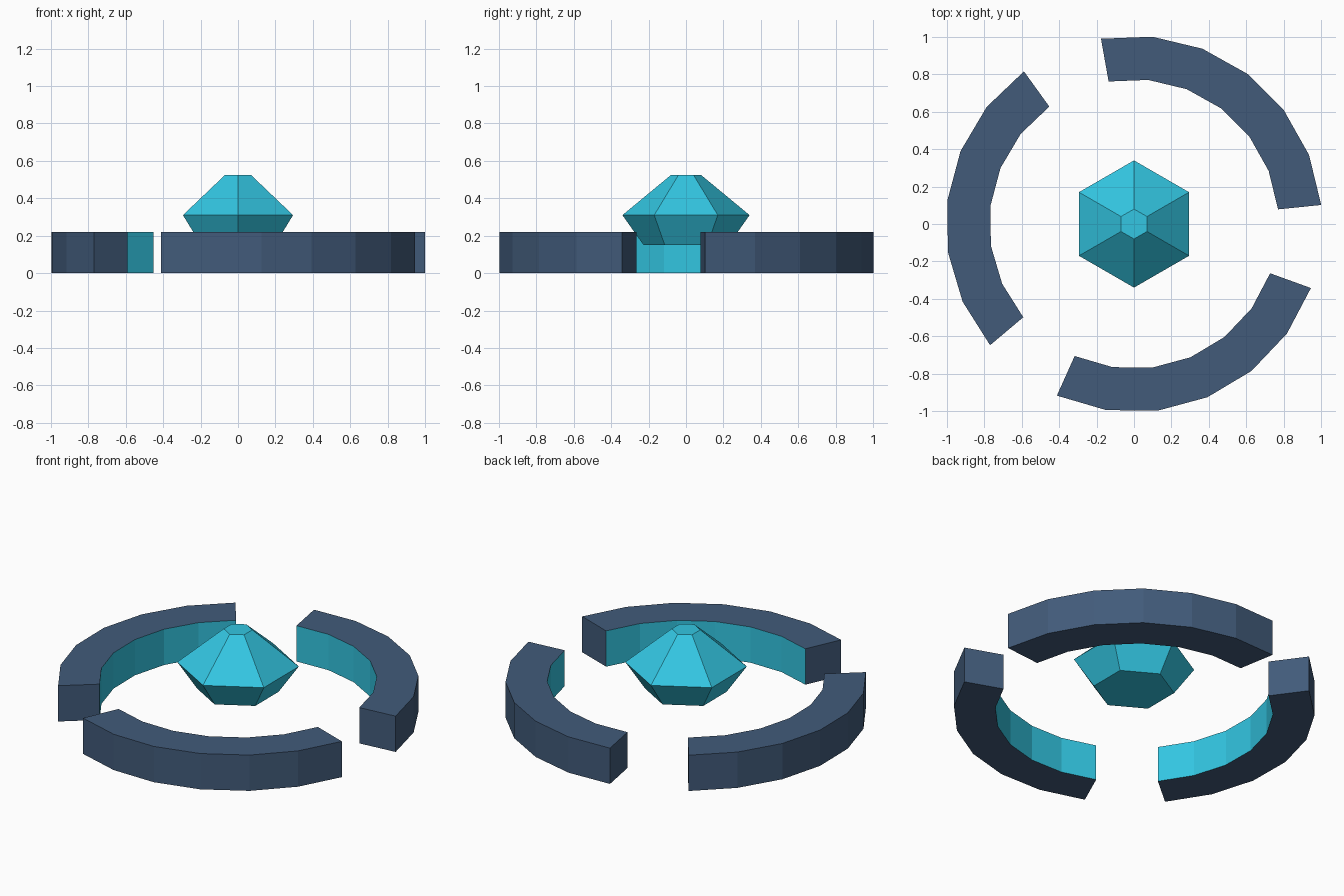
import bpy, bmesh, math

if "Cube" in bpy.data.objects:
    bpy.data.objects.remove(bpy.data.objects["Cube"])

R_OUT, R_IN, HEIGHT = 1.006, 0.774, 0.22
START, SPAN, STEPS = 5.8, 94.3, 6


def material(name, rgb):
    m = bpy.data.materials.new(name)
    m.diffuse_color = (*rgb, 1.0)
    m.use_nodes = True
    m.node_tree.nodes["Principled BSDF"].inputs["Base Color"].default_value = m.diffuse_color
    return m


slate = material("slate_blue", (0.054, 0.105, 0.195))
cyan = material("bright_cyan", (0.033, 0.565, 0.76))


def finish(bm, name, mats):
    bmesh.ops.recalc_face_normals(bm, faces=bm.faces)
    mesh = bpy.data.meshes.new(name)
    bm.to_mesh(mesh)
    bm.free()
    for m in mats:
        mesh.materials.append(m)
    obj = bpy.data.objects.new(name, mesh)
    bpy.context.collection.objects.link(obj)
    return obj


def bridge(bm, a, b):
    """Quads between two closed loops; returns them in order."""
    n = len(a)
    return [bm.faces.new((a[i], a[(i + 1) % n], b[(i + 1) % n], b[i])) for i in range(n)]


# Ring segments: rectangular section swept along an arc, glowing inner wall
def ring_segment(name, start):
    bm = bmesh.new()
    section = [(R_IN, 0), (R_OUT, 0), (R_OUT, HEIGHT), (R_IN, HEIGHT)]
    loops = []
    for i in range(STEPS + 1):
        a = math.radians(start + SPAN * i / STEPS)
        loops.append([bm.verts.new((r * math.cos(a), r * math.sin(a), z)) for r, z in section])
    for a, b in zip(loops, loops[1:]):
        bridge(bm, a, b)[3].material_index = 1
    bm.faces.new(loops[0])
    bm.faces.new(loops[-1])
    finish(bm, name, [slate, cyan])


for k in range(3):
    ring_segment(f"ring_segment_{k + 1}", START + 120 * k)

# Floating six-sided gem
bm = bmesh.new()
loops = []
for r, z in [(0.227, 0.15), (0.34, 0.31), (0.08, 0.525)]:
    angles = [math.radians(30 + 60 * i) for i in range(6)]
    loops.append([bm.verts.new((r * math.cos(a), r * math.sin(a), z)) for a in angles])
for a, b in zip(loops, loops[1:]):
    bridge(bm, a, b)
bm.faces.new(loops[0])
bm.faces.new(loops[-1])
finish(bm, "gem", [cyan])
